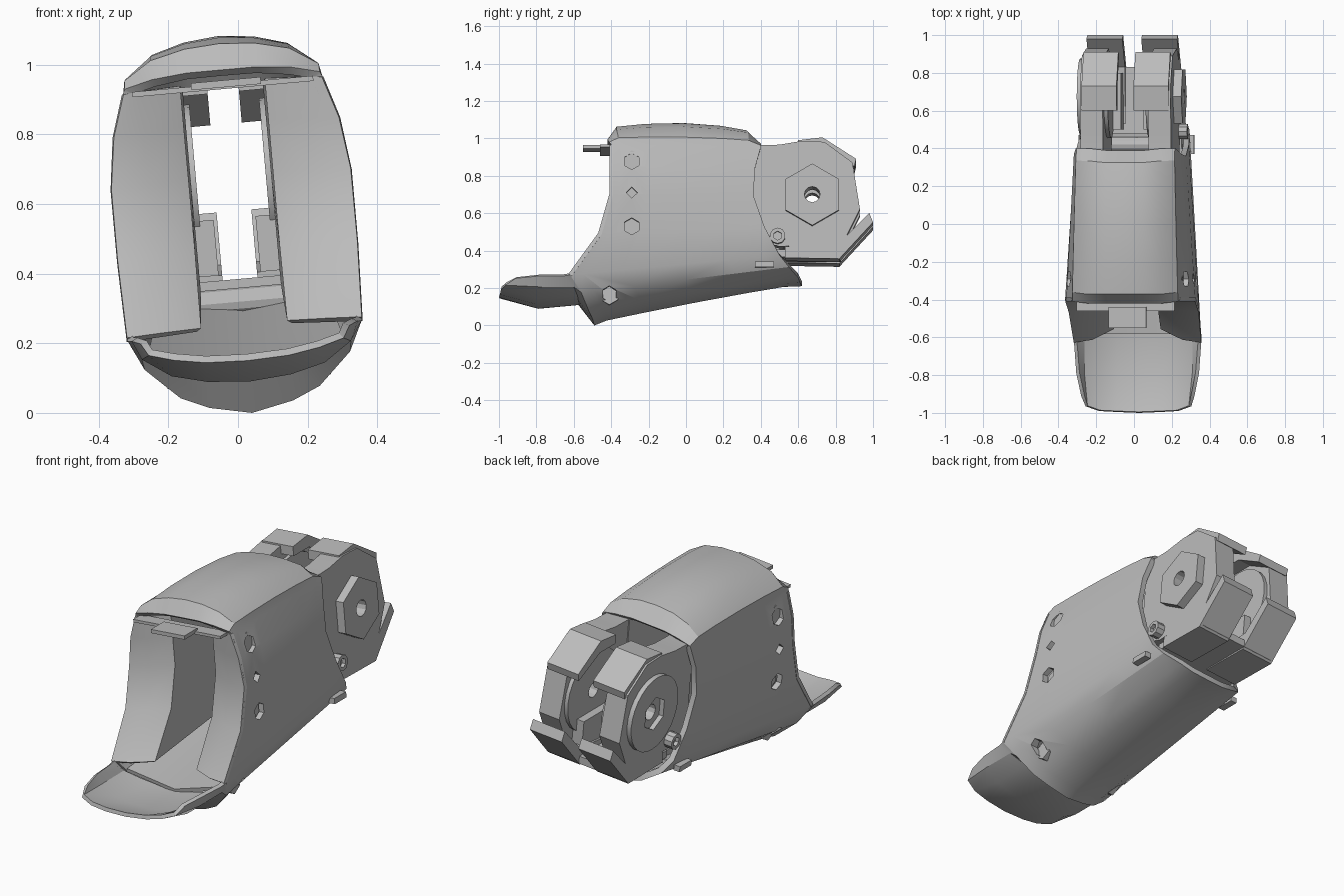
import bpy, bmesh, math

if "Cube" in bpy.data.objects:
    bpy.data.objects.remove(bpy.data.objects["Cube"], do_unlink=True)

grey = bpy.data.materials.new("plain_grey")
grey.use_nodes = True
grey.diffuse_color = (0.5, 0.5, 0.5, 1)
grey.node_tree.nodes["Principled BSDF"].inputs["Base Color"].default_value = (0.5, 0.5, 0.5, 1)

ROLL = 0.09


def rolled(p):
    """The whole part leans slightly about its long axis."""
    x, y, z = p
    return (x - ROLL * (z - 0.45), y, z + ROLL * x)


def make(name, verts, faces, recalc=True):
    mesh = bpy.data.meshes.new(name)
    mesh.from_pydata([rolled(v) for v in verts], [], faces)
    if recalc:
        bm = bmesh.new()
        bm.from_mesh(mesh)
        bmesh.ops.recalc_face_normals(bm, faces=bm.faces)
        bm.to_mesh(mesh)
        bm.free()
    mesh.materials.append(grey)
    ob = bpy.data.objects.new(name, mesh)
    bpy.context.collection.objects.link(ob)
    return ob


def select(ob):
    bpy.ops.object.select_all(action='DESELECT')
    ob.select_set(True)
    bpy.context.view_layer.objects.active = ob


def smooth(ob):
    select(ob)
    bpy.ops.object.shade_smooth_by_angle(angle=math.radians(28))


def grid(name, cols, closed=False, thick=0.03, offset=-1):
    """Skin over columns of points, given thickness."""
    n, m = len(cols), len(cols[0])
    verts = [p for c in cols for p in c]
    faces = []
    for i in range(n if closed else n - 1):
        k = (i + 1) % n
        for j in range(m - 1):
            faces.append((i * m + j, i * m + j + 1, k * m + j + 1, k * m + j))
    ob = make(name, verts, faces, False)
    mod = ob.modifiers.new("wall", 'SOLIDIFY')
    mod.thickness, mod.offset = thick, offset
    select(ob)
    bpy.ops.object.modifier_apply(modifier="wall")
    return ob


def prism(name, outline, x0, x1):
    """Side outline (y, z) extruded across x."""
    n = len(outline)
    verts = [(x, y, z) for x in (x0, x1) for y, z in outline]
    faces = [tuple(range(n)), tuple(range(n, 2 * n))]
    faces += [(i, (i + 1) % n, n + (i + 1) % n, n + i) for i in range(n)]
    return make(name, verts, faces)


def ngon(y, z, r, sides):
    return [(y + r * math.sin(2 * math.pi * i / sides),
             z + r * math.cos(2 * math.pi * i / sides)) for i in range(sides)]


def box(name, x0, x1, y0, y1, z0, z1):
    return prism(name, [(y0, z0), (y1, z0), (y1, z1), (y0, z1)], x0, x1)


def cut(ob, outline, x0=-1, x1=1):
    tool = prism("hole_cutter", outline, x0, x1)
    tool.hide_render = True
    mod = ob.modifiers.new("hole", 'BOOLEAN')
    mod.object, mod.solver = tool, 'EXACT'
    select(ob)
    bpy.ops.object.modifier_apply(modifier="hole")
    bpy.data.objects.remove(tool, do_unlink=True)


def mirror_cols(cols):
    """Half-section columns from centre to +x, completed on the -x side."""
    flip = [[(-x, y, z) for x, y, z in c] for c in cols]
    return flip, cols


# Outer shell: rails from the belly centre up to the crown
# (front x, y, z), (back x, y, z), crown bulge
rails = [
    ((0, -.49, 0), (0, .62, .21), .02),
    ((.12, -.5, .025), (.1, .61, .22), .015),
    ((.2, -.52, .06), (.17, .6, .24), .01),
    ((.295, -.56, .15), (.25, .55, .29), 0),
    ((.338, -.62, .24), (.285, .5, .35), 0),
    ((.345, -.46, .46), (.295, .42, .5), 0),
    ((.345, -.4, .67), (.295, .36, .67), 0),
    ((.325, -.4, .82), (.285, .37, .82), 0),
    ((.287, -.4, .94), (.265, .4, .93), 0),
    ((.28, -.41, .955), (.26, .4, .94), .035),
    ((.2, -.42, .975), (.19, .4, .955), .08),
    ((.1, -.42, .985), (.1, .39, .96), .1),
    ((0, -.42, .985), (0, .39, .96), .11),
]
stations = [(0, 0), (.06, .7), (.25, .9), (.5, 1), (.75, .92), (.92, .72), (1, 0)]
half = [[tuple(a[k] + (b[k] - a[k]) * t + (bulge * h if k == 2 else 0) for k in range(3))
         for t, h in stations] for a, b, bulge in rails]
flip, right = mirror_cols(half)
shell = grid("outer_shell", right + flip[-2:0:-1], closed=True)

# Screw recesses through both walls, with sockets behind them
for y, z, r, sides in [(-.29, .85, .045, 6), (-.29, .68, .03, 4), (-.29, .5, .045, 6),
                       (-.41, .145, .04, 6)]:
    cut(shell, ngon(y, z, r, sides))
    for s in (-1, 1):
        a = .2 if z < .2 else .26
        sock = prism("screw_socket", ngon(y, z, r + .015, sides), s * a, s * (a + .035))
        smooth(sock)
smooth(shell)

# Scooped front lip, joined to the front edge of the belly
lip_rows = [
    [(0, -1, .15), (0, -.79, .09), (0, -.57, .11)],
    [(.12, -.995, .155), (.12, -.79, .1), (.12, -.575, .12)],
    [(.21, -.99, .17), (.22, -.79, .125), (.21, -.58, .14)],
    [(.28, -.965, .19), (.3, -.79, .18), (.3, -.6, .18)],
    [(.3, -.91, .225), (.325, -.79, .235), (.335, -.65, .235)],
]
lip_half = [row + [r[0]] for row, r in zip(lip_rows, rails)]
flip, right = mirror_cols(lip_half)
lip = grid("front_lip", flip[:0:-1] + right, thick=.02)
smooth(lip)

# Front flanges turning inward, running on as inner liner walls
for s in (-1, 1):
    cols = []
    for a, b, _ in rails[4:9]:
        z = a[2]
        cols.append([(s * a[0], a[1], z), (s * .24, a[1] + .015, z + .005),
                     (s * .13, a[1] + .07, z + .01), (s * .125, .38, max(z, .36))])
    smooth(grid("inner_liner", cols, thick=.02, offset=0))

# Floor inside the belly
floor = grid("inner_floor", [[(-.28, -.58, .19), (-.24, .5, .33)],
                             [(0, -.58, .13), (0, .5, .3)],
                             [(.28, -.58, .19), (.24, .5, .33)]], thick=.02, offset=0)
smooth(floor)
smooth(prism("cross_bar", ngon(.42, .32, .04, 12), -.2, .2))

# Thin strip and tab below the crown's front edge
box("front_strip", -.26, .26, -.46, -.39, .93, .945)
box("front_tab", -.09, .11, -.55, -.44, .935, .955)

# Rear hinge: paired cheeks, hoods, discs and lower flaps
cheek = [(.34, .94), (.5, .945), (.62, .965), (.74, .96), (.89, .85),
         (.93, .6), (.84, .42), (.5, .4), (.34, .45)]
hood = [(.6, .97), (.73, .985), (.91, .87), (.9, .83), (.73, .92), (.6, .92)]
flap = [(.53, .34), (.82, .335), (1, .53), (.98, .58), (.83, .43), (.53, .4)]
pivot = (.675, .675)
for s in (-1, 1):
    side = "left" if s > 0 else "right"
    parts = [
        prism(side + "_hinge_cheek", cheek, s * .12, s * .24),
        prism(side + "_hinge_disc", ngon(*pivot, .22, 24), s * .1, s * .125),
    ]
    for ob in parts:
        cut(ob, ngon(*pivot, .042, 12))
        smooth(ob)
    prism(side + "_hinge_hood", hood, s * .045, s * .23)
    prism(side + "_lower_flap", flap, s * .05, s * .24)
    box(side + "_inner_block", s * .06, s * .13, .5, .8, .4, .56)
    # Small pivot screw beside the hinge
    screw = prism(side + "_side_screw", ngon(.49, .455, .042, 10), s * .23, s * .285)
    cut(screw, ngon(.49, .455, .024, 6), s * .265, s * .4)
    smooth(screw)

# Hexagonal boss on one side, round boss with hexagonal socket on the other
hex_boss = prism("hex_boss", ngon(*pivot, .165, 6), .235, .285)
cut(hex_boss, ngon(*pivot, .042, 12))
round_boss = prism("round_boss", ngon(*pivot, .2, 28), -.235, -.265)
cut(round_boss, ngon(*pivot, .09, 6))
smooth(round_boss)

# Slab joining the two lower flaps
box("lower_slab", -.23, .23, .48, .83, .345, .385)

# Slim latch ribs along the flanks
for s in (-1, 1):
    box("flank_latch", s * .27, s * .305, .37, .47, .285, .315)
